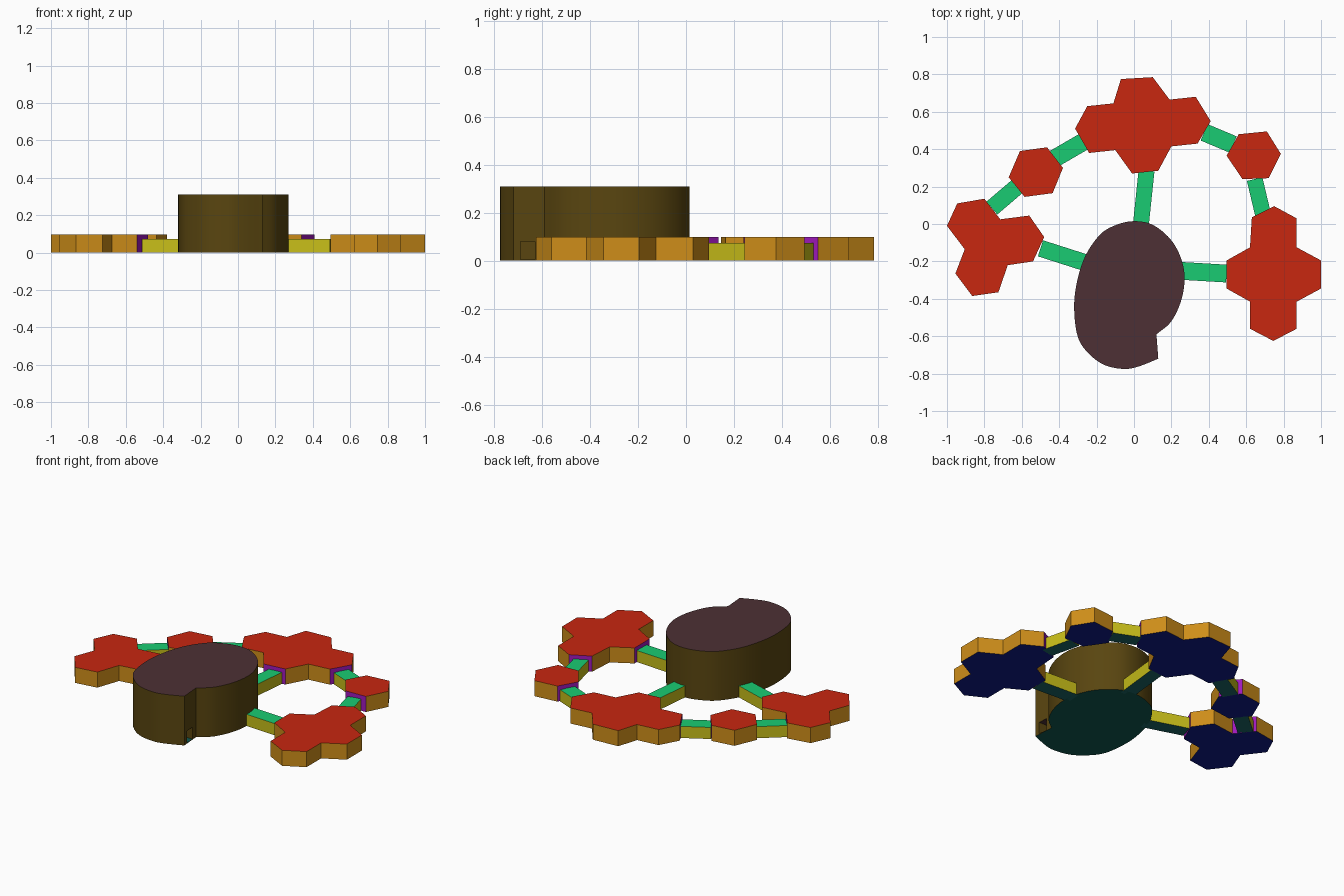
import bpy, bmesh
from mathutils import Vector

if "Cube" in bpy.data.objects:
    bpy.data.objects.remove(bpy.data.objects["Cube"])


def mat(name, rgb):
    m = bpy.data.materials.new(name)
    m.diffuse_color = (*rgb, 1)
    m.use_nodes = True
    m.node_tree.nodes["Principled BSDF"].inputs["Base Color"].default_value = m.diffuse_color
    return m


PLATE = [mat("plate_top", (.58, .02, .005)), mat("plate_side", (.62, .27, .01)),
         mat("plate_bottom", (.005, .01, .25)), mat("plate_joint", (.35, .01, .5))]
BAR = [mat("bar_top", (.01, .6, .17)), mat("bar_side", (.58, .52, .01)),
       mat("bar_bottom", (.01, .13, .13))]
BODY = [mat("body_top", (.075, .03, .035)), mat("body_side", (.1, .06, .005)),
        mat("body_bottom", (.005, .1, .08))]


def prism(name, outline, height, mats, z=0, joints=()):
    """Extrude a flat outline; colour top, sides, bottom and joint faces."""
    bm = bmesh.new()
    base = bm.faces.new([bm.verts.new((x, y, z)) for x, y in outline])
    ext = bmesh.ops.extrude_face_region(bm, geom=[base], use_keep_orig=True)
    verts = [v for v in ext["geom"] if isinstance(v, bmesh.types.BMVert)]
    bmesh.ops.translate(bm, verts=verts, vec=(0, 0, height))
    bmesh.ops.recalc_face_normals(bm, faces=bm.faces)
    bm.normal_update()
    for f in bm.faces:
        nz = f.normal.z
        f.material_index = 0 if nz > .5 else 2 if nz < -.5 else 1
        mid = f.calc_center_median().to_2d()
        if abs(nz) < .5 and any((mid - Vector(j)).length < .055 for j in joints):
            f.material_index = 3
    me = bpy.data.meshes.new(name)
    bm.to_mesh(me)
    bm.free()
    for m in mats:
        me.materials.append(m)
    ob = bpy.data.objects.new(name, me)
    bpy.context.collection.objects.link(ob)
    return ob


def spline(pts, n=5):
    """Catmull-Rom curve through open points."""
    p = [Vector(q) for q in pts]
    p = [2 * p[0] - p[1]] + p + [2 * p[-1] - p[-2]]
    out = []
    for i in range(1, len(p) - 2):
        a, b, c, d = p[i - 1:i + 3]
        for k in range(n):
            t = k / n
            out.append(.5 * (2 * b + (c - a) * t + (2 * a - 5 * b + 4 * c - d) * t * t
                             + (3 * b - a - 3 * c + d) * t ** 3))
    return out + [p[-2]]


# connecting bars: start, end, width
bars = [((.067, .285), (.035, -.02), .085), ((-.50, -.13), (-.25, -.21), .09),
        ((.24, -.25), (.495, -.265), .095), ((.375, .49), (.53, .425), .095),
        ((.645, .24), (.69, .05), .085), ((-.27, .44), (-.425, .35), .095),
        ((-.625, .20), (-.76, .085), .09)]
joints = [p for b in bars for p in b[:2]]
for i, (a, b, w) in enumerate(bars):
    a, b = Vector(a), Vector(b)
    d = (b - a).normalized()
    n = Vector((-d.y, d.x)) * w / 2
    prism(f"connecting_bar_{i + 1}", [a + n, b + n, b - n, a - n], .073, BAR)

# hexagon cluster plates
plates = {
    "back_plate": [(-.07, .775), (.10, .785), (.19, .665), (.33, .68), (.41, .55),
                   (.34, .43), (.20, .415), (.13, .285), (-.01, .27), (-.10, .395),
                   (-.24, .38), (-.315, .51), (-.25, .63), (-.11, .645)],
    "right_plate": [(.75, .095), (.87, .03), (.87, -.125), (1, -.195), (1, -.345),
                    (.87, -.415), (.87, -.56), (.745, -.625), (.62, -.56), (.62, -.415),
                    (.495, -.345), (.495, -.195), (.62, -.125), (.63, .035)],
    "left_plate": [(-.945, .11), (-.80, .135), (-.715, .025), (-.56, .045), (-.48, -.07),
                   (-.54, -.20), (-.675, -.22), (-.725, -.365), (-.865, -.385),
                   (-.955, -.265), (-.905, -.135), (-1, -.01)],
    "small_left_plate": [(-.61, .39), (-.465, .41), (-.38, .30), (-.435, .165),
                         (-.585, .145), (-.67, .25)],
    "small_right_plate": [(.56, .48), (.71, .495), (.785, .375), (.72, .245),
                          (.58, .24), (.495, .365)],
}
for name, pts in plates.items():
    prism(name, pts, .098, PLATE, joints=joints)

# tall rounded body with a stepped tail
outline = spline([(.13, -.72), (.03, -.76), (-.05, -.775), (-.155, -.755), (-.24, -.695),
                  (-.30, -.605), (-.32, -.45), (-.305, -.31), (-.26, -.17), (-.18, -.055),
                  (-.095, -.005), (-.005, .015), (.09, 0), (.18, -.065), (.24, -.155),
                  (.27, -.27), (.255, -.40), (.20, -.52), (.12, -.59)])
body = prism("central_body", outline, .31, BODY)

# small slot in the step of the tail
slot = prism("slot_cutter", [(.06, -.69), (.2, -.69), (.2, -.63), (.06, -.63)], .075, BODY, z=.004)
slot.hide_render = True
slot.hide_viewport = True
cut = body.modifiers.new("slot", 'BOOLEAN')
cut.object = slot
cut.operation = 'DIFFERENCE'
cut.solver = 'EXACT'

bpy.context.view_layer.objects.active = body
body.select_set(True)
bpy.ops.object.shade_smooth_by_angle()
